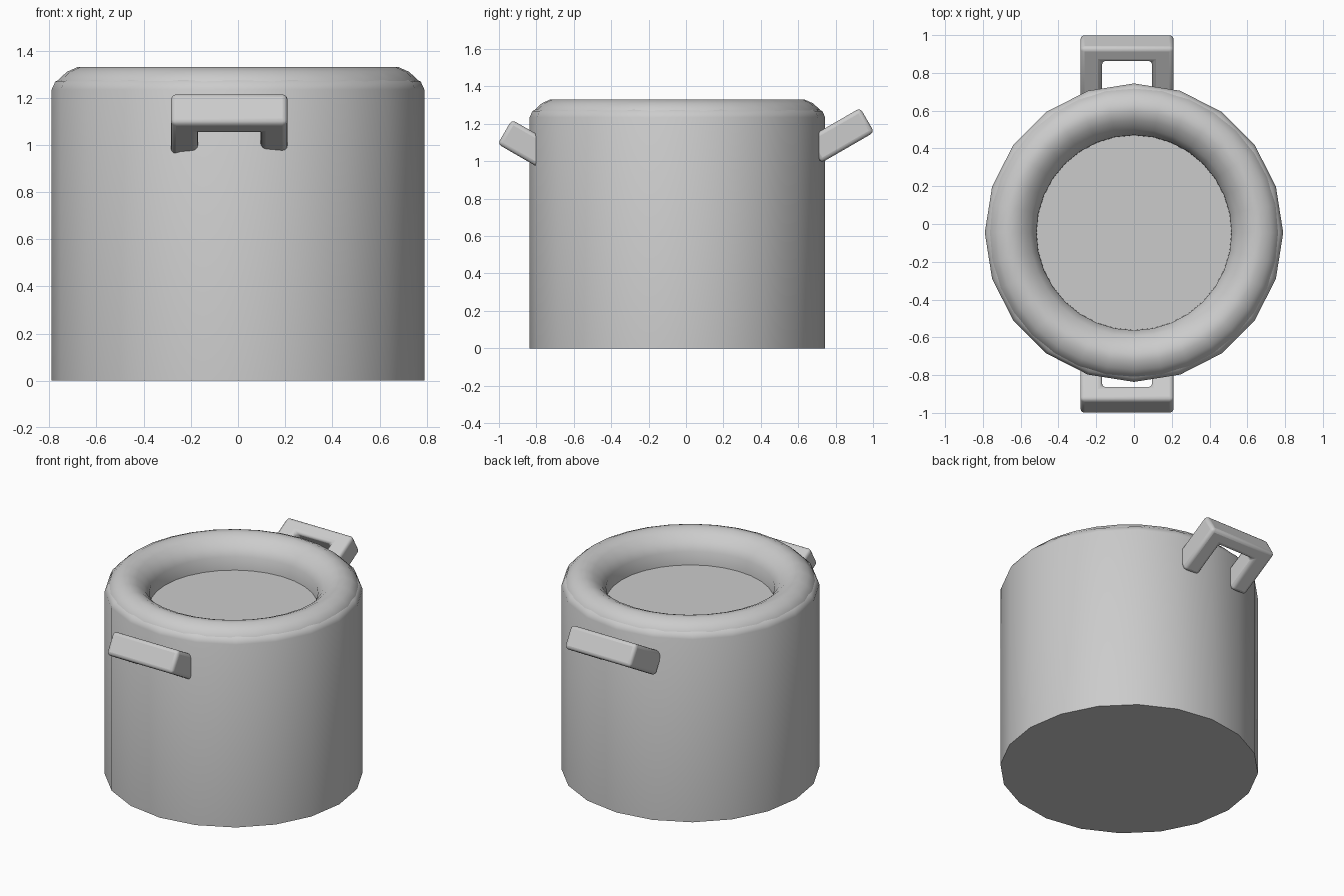
import bpy, bmesh
from math import sin, cos, pi, radians
from mathutils import Matrix

if "Cube" in bpy.data.objects:
    bpy.data.objects.remove(bpy.data.objects["Cube"])

POT_Y = -0.046


def make_object(name, bm, smooth):
    bmesh.ops.remove_doubles(bm, verts=bm.verts, dist=1e-5)
    bmesh.ops.recalc_face_normals(bm, faces=bm.faces)
    mesh = bpy.data.meshes.new(name)
    bm.to_mesh(mesh)
    bm.free()
    obj = bpy.data.objects.new(name, mesh)
    bpy.context.collection.objects.link(obj)
    bpy.ops.object.select_all(action='DESELECT')
    obj.select_set(True)
    bpy.context.view_layer.objects.active = obj
    bpy.ops.object.shade_smooth_by_angle(angle=radians(smooth))
    return obj


def lathe(name, profile, sides):
    bm = bmesh.new()
    verts = [bm.verts.new((r, 0, z)) for r, z in profile]
    edges = [bm.edges.new(pair) for pair in zip(verts, verts[1:])]
    bmesh.ops.spin(bm, geom=verts + edges, cent=(0, 0, 0), axis=(0, 0, 1),
                   angle=2 * pi, steps=sides)
    obj = make_object(name, bm, 40)
    obj.location.y = POT_Y
    return obj


def handle(name, side, tip_y, tip_z):
    # U-shaped outline: x across, y outwards with the tip at 0
    hw, leg, bar, root, t = 0.247, 0.115, 0.09, -0.33, 0.15
    outline = [(-hw, root), (-hw + leg, root), (-hw + leg, -bar), (hw - leg, -bar),
               (hw - leg, root), (hw, root), (hw, 0), (-hw, 0)]
    bm = bmesh.new()
    face = bm.faces.new([bm.verts.new((x, y, -t / 2)) for x, y in outline])
    new = bmesh.ops.extrude_face_region(bm, geom=[face])['geom']
    bmesh.ops.translate(bm, vec=(0, 0, t),
                        verts=[v for v in new if isinstance(v, bmesh.types.BMVert)])
    # Tilt upwards by 30 degrees and flip to the wanted side
    place = (Matrix.Translation((-0.037, side * tip_y, tip_z))
             @ Matrix.Diagonal((1, side, 1, 1)) @ Matrix.Rotation(radians(30), 4, 'X'))
    bmesh.ops.transform(bm, matrix=place, verts=bm.verts)
    obj = make_object(name, bm, 40)
    bevel = obj.modifiers.new("rounded_edges", 'BEVEL')
    bevel.width = 0.022
    bevel.segments = 3
    return obj


# Pot body with the recessed surface inside
lathe("pot_body", [(0, 0), (0.79, 0), (0.79, 1.235), (0.775, 1.268), (0.74, 1.285),
                   (0.6, 1.28), (0.56, 1.2), (0.56, 1.13), (0, 1.13)], 20)

# Rounded rim, crossing the faceted shoulder of the body
lathe("rim", [(0.515, 1.11), (0.517, 1.22), (0.55, 1.27), (0.595, 1.31), (0.64, 1.33),
              (0.68, 1.33), (0.725, 1.31), (0.762, 1.276), (0.772, 1.24),
              (0.515, 1.11)], 32)

# Two tilted handles, the back one slightly higher
handle("back_handle", 1, 0.969, 1.22)
handle("front_handle", -1, 0.969, 1.157)
